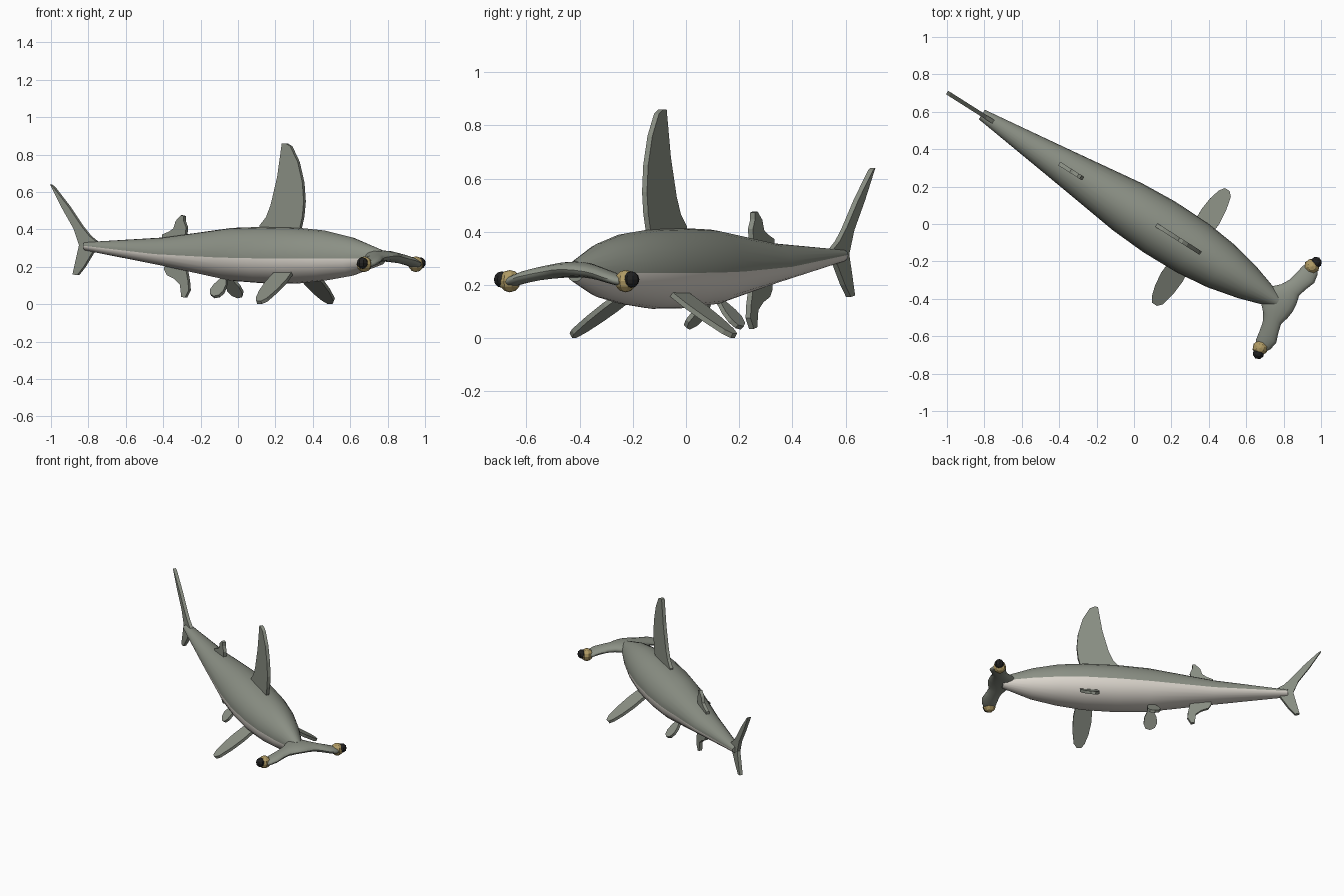
import bpy, bmesh, math
from mathutils import Matrix, Vector

if "Cube" in bpy.data.objects:
    bpy.data.objects.remove(bpy.data.objects["Cube"])

# Local frame: x runs from tail to head, y to the animal's left, z up
FRAME = Matrix.Translation((0, 0.07, 0)) @ Matrix.Rotation(math.radians(-32.35), 4, 'Z')


def material(name, rgb):
    m = bpy.data.materials.new(name)
    m.diffuse_color = (*rgb, 1)
    m.use_nodes = True
    m.node_tree.nodes["Principled BSDF"].inputs["Base Color"].default_value = m.diffuse_color
    return m


GREY = material("grey_skin", (0.26, 0.28, 0.235))
PALE = material("pale_belly", (0.70, 0.66, 0.60))
TAN = material("tan_eye", (0.44, 0.33, 0.13))
BLACK = material("black_pupil", (0.015, 0.015, 0.015))


def finish(bm, name, mats, smooth=None):
    bmesh.ops.recalc_face_normals(bm, faces=bm.faces)
    bm.transform(FRAME)
    me = bpy.data.meshes.new(name)
    bm.to_mesh(me)
    bm.free()
    ob = bpy.data.objects.new(name, me)
    bpy.context.collection.objects.link(ob)
    for m in mats:
        me.materials.append(m)
    if smooth:
        bpy.ops.object.select_all(action='DESELECT')
        ob.select_set(True)
        bpy.context.view_layer.objects.active = ob
        bpy.ops.object.shade_smooth_by_angle(angle=math.radians(smooth))
    return ob


def loft(rings, name, mats, pale_half=False):
    """Skin a list of closed rings; the second half of each ring may be pale."""
    bm = bmesh.new()
    vr = [[bm.verts.new(p) for p in r] for r in rings]
    n = len(vr[0])
    for a, b in zip(vr, vr[1:]):
        for i in range(n):
            f = bm.faces.new((a[i], a[(i + 1) % n], b[(i + 1) % n], b[i]))
            f.material_index = int(pale_half and i >= n // 2)
    bm.faces.new(vr[0])
    bm.faces.new(vr[-1])
    return finish(bm, name, mats, 40)


def plate(name, outline, place, thick=0.022):
    """Extrude a flat outline into a fin; place maps (u, v) to local space."""
    bm = bmesh.new()
    face = bm.faces.new([bm.verts.new(place(u, v)) for u, v in outline])
    face.normal_update()
    nrm = face.normal.copy()
    bmesh.ops.translate(bm, verts=bm.verts[:], vec=-nrm * thick / 2)
    ext = bmesh.ops.extrude_face_region(bm, geom=[face], use_keep_orig=True)
    new = [g for g in ext["geom"] if isinstance(g, bmesh.types.BMVert)]
    bmesh.ops.translate(bm, verts=new, vec=nrm * thick)
    return finish(bm, name, [GREY])


# Body: (x, waterline z, top z, bottom z, half width)
SECTIONS = [(-0.963, 0.313, 0.332, 0.287, 0.030),
            (-0.47, 0.268, 0.357, 0.205, 0.092),
            (-0.04, 0.250, 0.408, 0.125, 0.148),
            (0.16, 0.246, 0.414, 0.112, 0.160),
            (0.37, 0.245, 0.410, 0.110, 0.156),
            (0.55, 0.245, 0.394, 0.126, 0.135),
            (0.72, 0.245, 0.358, 0.152, 0.096),
            (0.91, 0.245, 0.290, 0.212, 0.036)]
N = 24
rings = []
for x, zc, top, bot, w in SECTIONS:
    ring = []
    for i in range(N):
        a = 2 * math.pi * i / N
        h = top - zc if math.sin(a) > 0 else zc - bot
        ring.append((x, w * math.cos(a), zc + h * math.sin(a)))
    rings.append(ring)
loft(rings, "body", [GREY, PALE], True)

# Hammer head: (side, back x, front x, mid z, half thickness), mirrored
HALF = [(0.0, 0.80, 1.005, 0.258, 0.030), (0.045, 0.83, 1.000, 0.256, 0.029),
        (0.09, 0.875, 0.988, 0.250, 0.027), (0.135, 0.90, 1.000, 0.242, 0.025),
        (0.19, 0.912, 1.020, 0.229, 0.023), (0.235, 0.920, 1.012, 0.216, 0.021),
        (0.262, 0.940, 0.995, 0.210, 0.017)]
spans = [(-y, *r) for y, *r in HALF[:0:-1]] + HALF
rings = []
for y, back, front, z, h in spans:
    c, r = (back + front) / 2, (front - back) / 2
    rings.append([(c + r * math.cos(2 * math.pi * i / 16), y,
                   z + h * math.sin(2 * math.pi * i / 16)) for i in range(16)])
loft(rings, "hammer_head", [GREY])


# Eyes and pupils
def ball(name, centre, radius, mat):
    bm = bmesh.new()
    bmesh.ops.create_uvsphere(bm, u_segments=8, v_segments=6, radius=radius)
    bmesh.ops.translate(bm, verts=bm.verts[:], vec=centre)
    finish(bm, name, [mat])


for side, tag in ((1, "left"), (-1, "right")):
    ball(f"{tag}_eye", (0.962, side * 0.258, 0.214), 0.042, TAN)
    ball(f"{tag}_pupil", (0.970, side * 0.288, 0.220), 0.031, BLACK)

# Upright fins along the centre line; u is scaled from world x onto the axis
K = 1.183
upright = lambda u, v: Vector((u * K, 0, v))
plate("dorsal_fin", [(0.12, 0.39), (0.12, 0.42), (0.155, 0.465), (0.18, 0.53), (0.215, 0.68),
                     (0.24, 0.86), (0.26, 0.86), (0.285, 0.845), (0.325, 0.76), (0.35, 0.65),
                     (0.357, 0.55), (0.35, 0.47), (0.33, 0.38)], upright)
plate("rear_dorsal_fin", [(-0.40, 0.33), (-0.40, 0.373), (-0.365, 0.388), (-0.34, 0.405),
                          (-0.328, 0.445), (-0.30, 0.476), (-0.285, 0.472), (-0.285, 0.445),
                          (-0.272, 0.41), (-0.28, 0.34)], upright)
plate("anal_fin", [(-0.385, 0.24), (-0.39, 0.185), (-0.375, 0.155), (-0.335, 0.135),
                   (-0.305, 0.105), (-0.298, 0.04), (-0.278, 0.035), (-0.258, 0.075),
                   (-0.262, 0.125), (-0.28, 0.22)], upright)
plate("tail_fin", [(-0.74, 0.325), (-0.79, 0.365), (-0.83, 0.415), (-0.90, 0.52), (-0.985, 0.63),
                   (-1.0, 0.64), (-0.94, 0.52), (-0.875, 0.405), (-0.845, 0.315),
                   (-0.86, 0.25), (-0.88, 0.16), (-0.855, 0.155), (-0.82, 0.20),
                   (-0.775, 0.275)], upright)

# Paired fins: u along the body, v outward, drooping with distance
PECTORAL = [(0.305, 0.10), (0.300, 0.20), (0.308, 0.27), (0.325, 0.33), (0.345, 0.358),
            (0.375, 0.358), (0.397, 0.335), (0.415, 0.26), (0.422, 0.18), (0.415, 0.10)]
PELVIC = [(-0.085, 0.03), (-0.11, 0.06), (-0.118, 0.085), (-0.105, 0.108), (-0.075, 0.12),
          (-0.045, 0.115), (-0.03, 0.095), (-0.032, 0.065), (-0.05, 0.03)]
for side, tag in ((1, "left"), (-1, "right")):
    plate(f"{tag}_pectoral_fin", PECTORAL,
          lambda u, v: Vector((u, side * v, 0.168 - (v - 0.11) * 0.64)), 0.02)
    plate(f"{tag}_pelvic_fin", PELVIC,
          lambda u, v: Vector((u, side * v, 0.135 - (v - 0.03) * 1.08)), 0.018)
